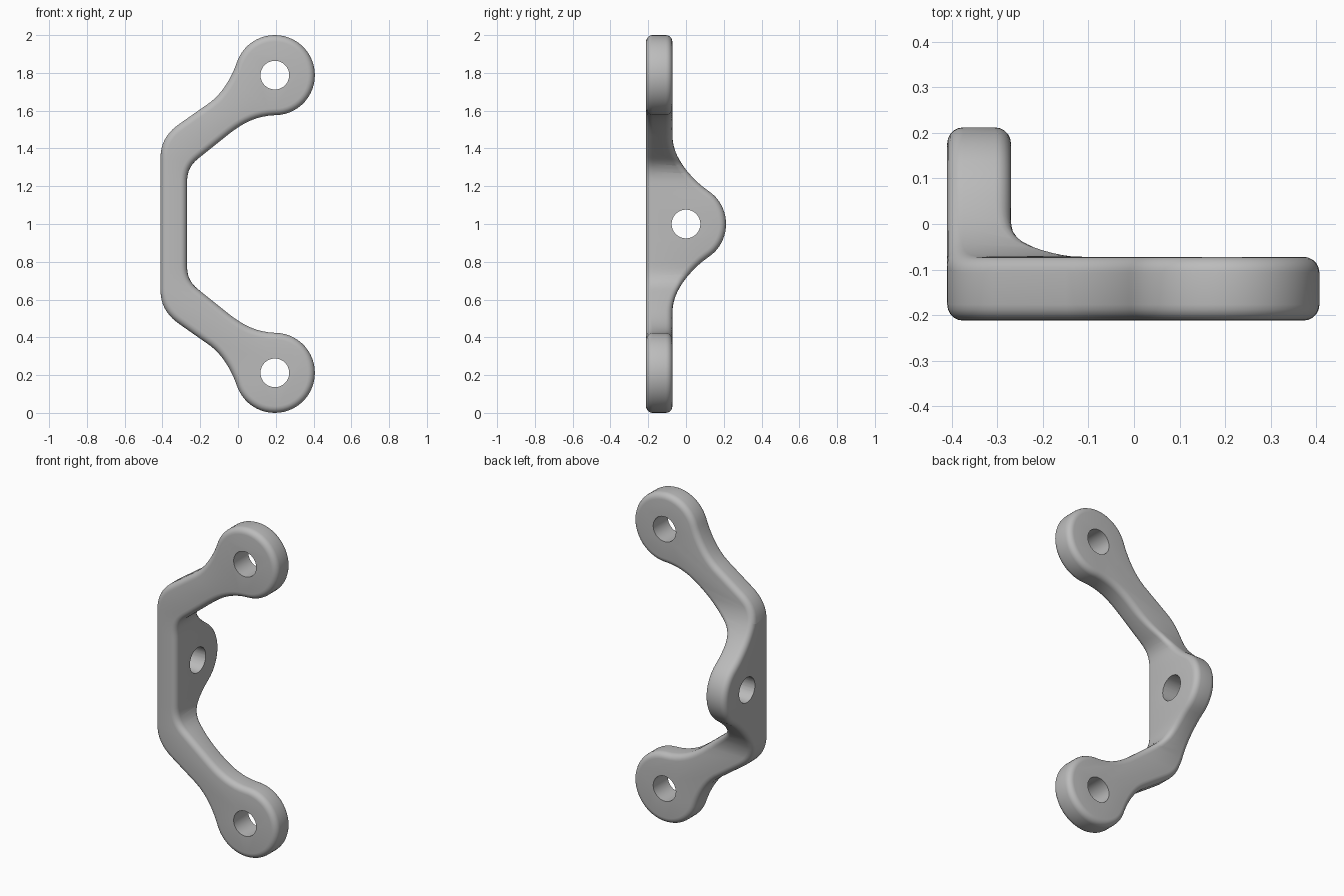
import bpy, bmesh, math
from mathutils import Vector
from mathutils.geometry import interpolate_bezier

cube = bpy.data.objects.get("Cube")
if cube:
    bpy.data.objects.remove(cube)

FRONT, BACK = -0.212, -0.072
EYE_X, EYE_Z, EYE_R, HOLE_R = 0.195, 1.788, 0.212, 0.076

grey = bpy.data.materials.new("plain_grey")
grey.use_nodes = True
colour = (0.5, 0.5, 0.5, 1)
grey.diffuse_color = colour
grey.node_tree.nodes["Principled BSDF"].inputs["Base Color"].default_value = colour


def bend(a, ha, hb, b, count=10):
    """Smooth curve between two outline points."""
    pts = [Vector((p[0], p[1], 0)) for p in (a, ha, hb, b)]
    return [(p.x, p.y) for p in interpolate_bezier(*pts, count)]


def back_depth(z):
    """Back surface: thin arms swelling into the round tab at mid height."""
    d = abs(z - 1)
    if d < 0.183:
        return math.sqrt(EYE_R ** 2 - d * d)
    return BACK + 0.175 * (max(0.47 - d, 0) / 0.285) ** 2


# Upper half of the outline, from the inner side round the eye to the outer side
half = bend((-0.27, 1.22), (-0.27, 1.28), (-0.25, 1.315), (-0.21, 1.347))
half += bend((-0.05, 1.475), (0.02, 1.53), (0.09, 1.572), (EYE_X, EYE_Z - EYE_R))[:-1]
for i in range(37):
    a = math.radians(-90 + 250 * i / 36)
    half.append((EYE_X + EYE_R * math.cos(a), EYE_Z + EYE_R * math.sin(a)))
half += bend(half[-1], (-0.025, 1.80), (-0.07, 1.70), (-0.15, 1.642))[1:]
half += bend((-0.31, 1.53), (-0.375, 1.485), (-0.41, 1.43), (-0.41, 1.35))
outline = half + [(x, 2 - z) for x, z in reversed(half)]

# Extrude the outline through the full depth
bm = bmesh.new()
cap = bm.faces.new([bm.verts.new((x, FRONT, z)) for x, z in outline])
ext = bmesh.ops.extrude_face_region(bm, geom=[cap])
bmesh.ops.translate(bm, vec=(0, 0.4, 0),
                    verts=[v for v in ext["geom"] if isinstance(v, bmesh.types.BMVert)])
if cap.is_valid is False or len(bm.faces) < len(outline) + 2:
    bm.faces.new([v for v in bm.verts if v.co.y < FRONT + 0.01][:len(outline)])

# Slice the middle, then shape the back surface by height
for i in range(49):
    z = 0.52 + 0.02 * i
    bmesh.ops.bisect_plane(bm, geom=bm.verts[:] + bm.edges[:] + bm.faces[:],
                           plane_co=(0, 0, z), plane_no=(0, 0, 1), dist=0.004)
bmesh.ops.remove_doubles(bm, verts=bm.verts, dist=0.004)
for v in bm.verts:
    if v.co.y > 0:
        v.co.y = back_depth(v.co.z)
bmesh.ops.recalc_face_normals(bm, faces=bm.faces)
bm.normal_update()

# Round every rim between the walls and the front or back
rims = [e for e in bm.edges if len(e.link_faces) == 2 and
        sum(abs(f.normal.y) < 0.05 for f in e.link_faces) == 1]
bmesh.ops.bevel(bm, geom=rims, offset=0.035, offset_type='OFFSET', segments=5,
                profile=0.5, affect='EDGES', clamp_overlap=False)
bmesh.ops.recalc_face_normals(bm, faces=bm.faces)
mesh = bpy.data.meshes.new("bracket")
bm.to_mesh(mesh)
bm.free()
mesh.materials.append(grey)
bracket = bpy.data.objects.new("bracket", mesh)
bpy.context.collection.objects.link(bracket)
bpy.context.view_layer.objects.active = bracket
bracket.select_set(True)


# Bolt holes through both eyes and the tab
def drill(name, location, rotation):
    bpy.ops.mesh.primitive_cylinder_add(vertices=48, radius=HOLE_R, depth=0.6,
                                        location=location, rotation=rotation)
    cutter = bpy.context.object
    cutter.name = name
    cutter.data.materials.append(grey)
    cutter.hide_render = True
    mod = bracket.modifiers.new(name, 'BOOLEAN')
    mod.operation, mod.solver, mod.object = 'DIFFERENCE', 'EXACT', cutter
    bpy.ops.object.select_all(action='DESELECT')
    bpy.context.view_layer.objects.active = bracket
    bracket.select_set(True)
    bpy.ops.object.modifier_apply(modifier=name)
    bpy.data.objects.remove(cutter)


quarter = math.pi / 2
drill("upper_hole", (EYE_X, -0.15, EYE_Z), (quarter, 0, 0))
drill("lower_hole", (EYE_X, -0.15, 2 - EYE_Z), (quarter, 0, 0))
drill("tab_hole", (-0.34, 0, 1), (0, quarter, 0))

bpy.ops.object.shade_smooth_by_angle(angle=math.radians(35))
